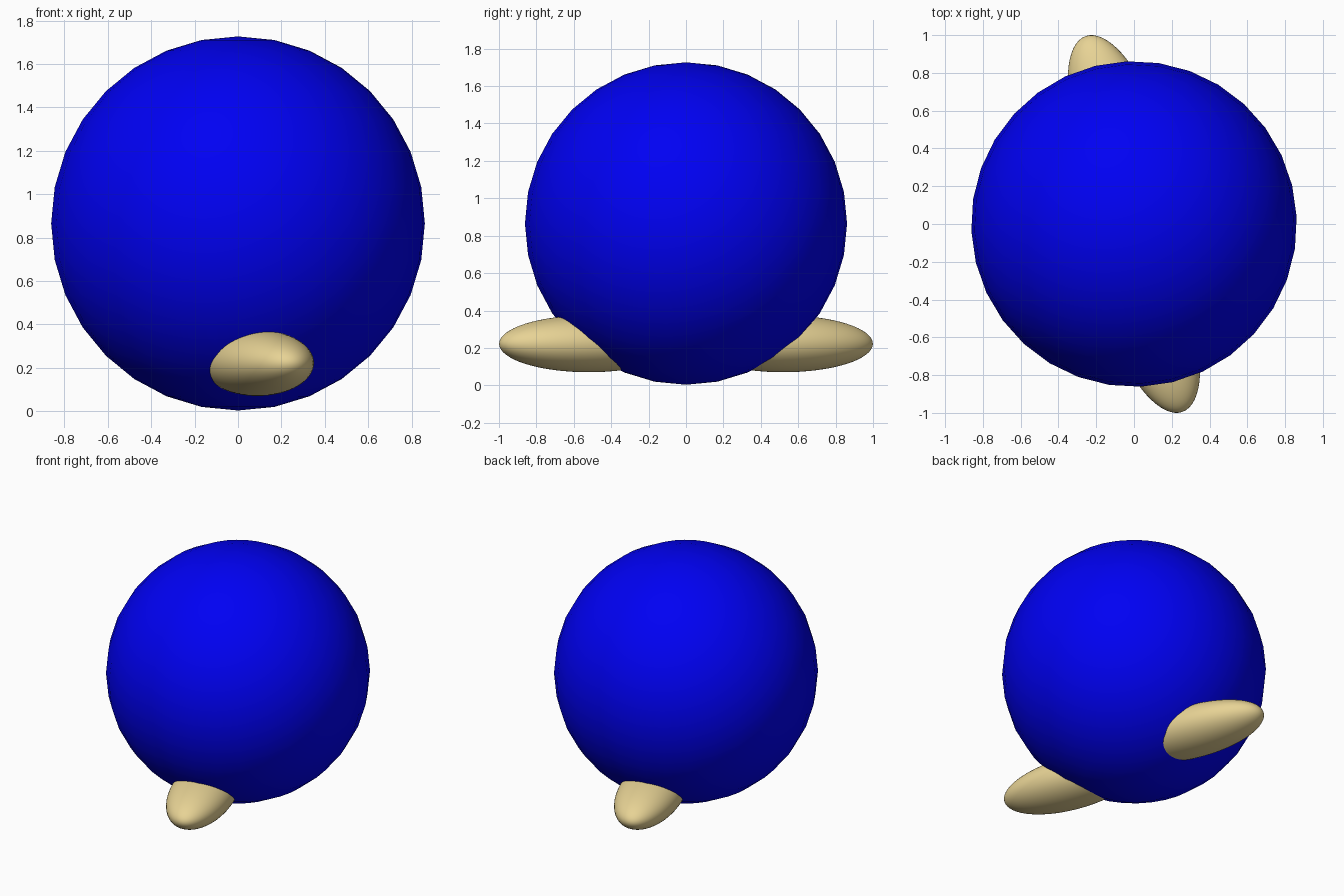
import bpy
from math import radians, sin, cos

if "Cube" in bpy.data.objects:
    bpy.data.objects.remove(bpy.data.objects["Cube"])


def material(name, rgb):
    m = bpy.data.materials.new(name)
    m.diffuse_color = (*rgb, 1)
    m.use_nodes = True
    m.node_tree.nodes["Principled BSDF"].inputs["Base Color"].default_value = m.diffuse_color
    return m


def ellipsoid(name, loc, scale, turn, segs, rings, mat):
    bpy.ops.mesh.primitive_uv_sphere_add(segments=segs, ring_count=rings, radius=1,
                                         location=loc, rotation=(0, 0, radians(turn)))
    ob = bpy.context.object
    ob.name = name
    ob.scale = scale
    ob.data.materials.append(mat)
    bpy.ops.object.shade_smooth()
    return ob


blue = material("blue", (0.0, 0.0, 0.9))
tan = material("tan", (0.8, 0.65, 0.3))

# Round body
ellipsoid("body", (0, 0, 0.865), (0.862, 0.862, 0.862), 2.5, 32, 16, blue)

# Two feet, the back one is the front one turned half way round
for name, s in (("front_foot", 1), ("back_foot", -1)):
    ellipsoid(name, (0.09 * s, -0.52 * s, 0.222), (0.212, 0.503, 0.152), 19.3, 64, 32, tan)
